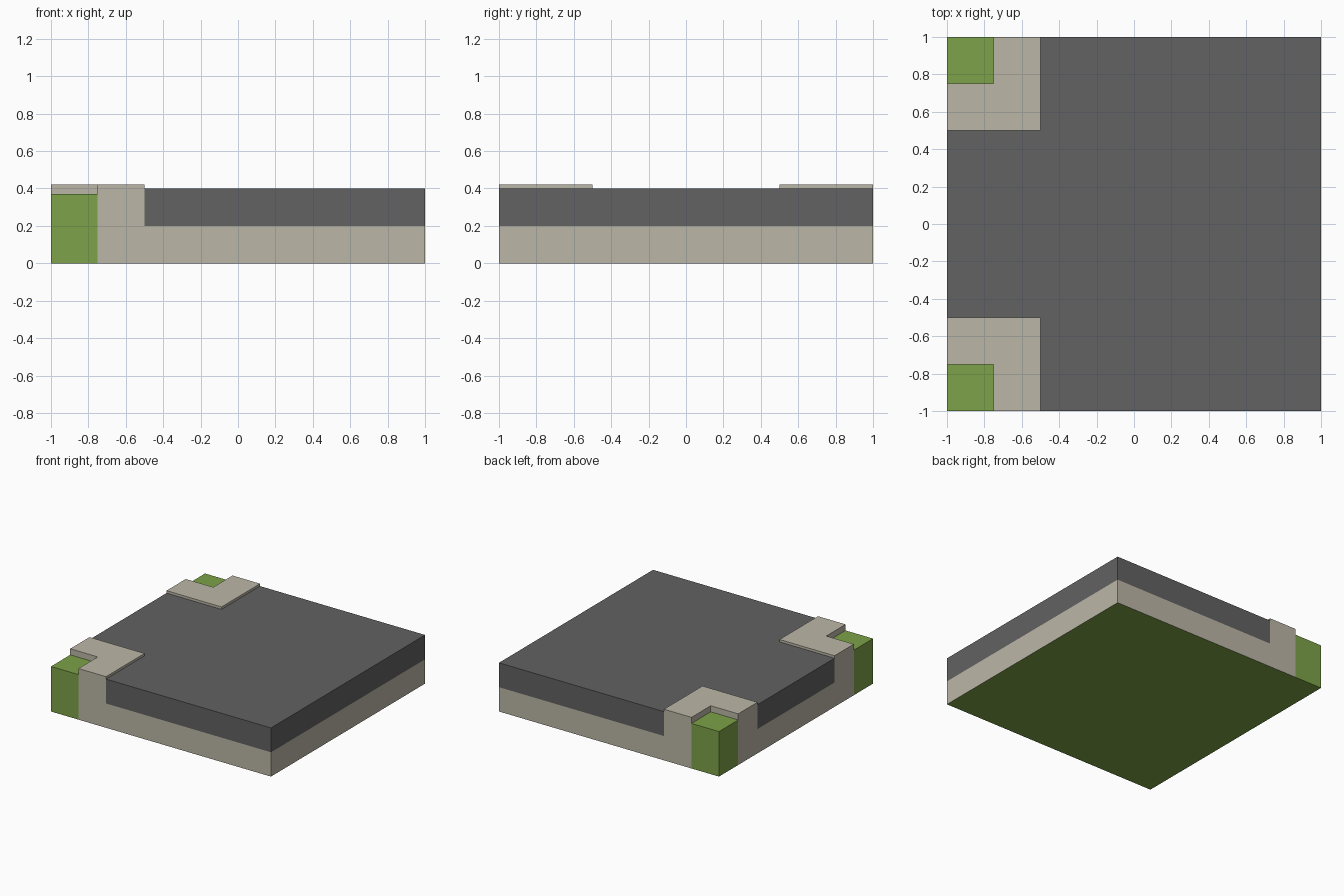
import bpy, bmesh

cube = bpy.data.objects.get("Cube")
if cube:
    bpy.data.objects.remove(cube, do_unlink=True)


def material(name, color):
    mat = bpy.data.materials.new(name)
    mat.use_nodes = True
    mat.diffuse_color = (*color, 1)
    bsdf = next(n for n in mat.node_tree.nodes if n.type == 'BSDF_PRINCIPLED')
    bsdf.inputs["Base Color"].default_value = (*color, 1)
    return mat


asphalt = material("asphalt_grey", (0.122, 0.122, 0.122))
stone = material("pavement_beige", (0.50, 0.47, 0.385))
grass = material("grass_green", (0.205, 0.361, 0.066))

HALF, KERB, LAWN = 1.0, -0.5, -0.75
BASE_TOP, ROAD_TOP, PAVE_TOP, LAWN_TOP = 0.2, 0.4, 0.42, 0.37


def extrude(name, outline, bottom, top, mat, under=None):
    """Flat-sided solid from an outline, with an optional underside material."""
    bm = bmesh.new()
    face = bm.faces.new([bm.verts.new((x, y, bottom)) for x, y in outline])
    out = bmesh.ops.extrude_face_region(bm, geom=[face], use_keep_orig=True)
    moved = [v for v in out["geom"] if isinstance(v, bmesh.types.BMVert)]
    bmesh.ops.translate(bm, verts=moved, vec=(0, 0, top - bottom))
    bmesh.ops.recalc_face_normals(bm, faces=bm.faces)
    mesh = bpy.data.meshes.new(name)
    mesh.materials.append(mat)
    if under:
        mesh.materials.append(under)
        for f in bm.faces:
            f.material_index = 1 if f.normal.z < -0.9 else 0
    bm.to_mesh(mesh)
    bm.free()
    obj = bpy.data.objects.new(name, mesh)
    bpy.context.collection.objects.link(obj)
    return obj


def notched_tile(cut):
    """Square tile with a square notch in each of the two -x corners."""
    return [(cut, -HALF), (HALF, -HALF), (HALF, HALF), (cut, HALF),
            (cut, -cut), (-HALF, -cut), (-HALF, cut), (cut, cut)]


# Foundation slab and road surface
extrude("foundation", notched_tile(LAWN), 0, BASE_TOP, stone, grass)
extrude("road", notched_tile(KERB), BASE_TOP, ROAD_TOP, asphalt)

# Mirrored street corners: L-shaped pavement wrapped around a lawn block
for side, s in (("front", 1), ("back", -1)):
    pavement = [(LAWN, -HALF), (KERB, -HALF), (KERB, KERB),
                (-HALF, KERB), (-HALF, LAWN), (LAWN, LAWN)]
    lawn = [(-HALF, -HALF), (LAWN, -HALF), (LAWN, LAWN), (-HALF, LAWN)]
    extrude(side + "_pavement", [(x, y * s) for x, y in pavement],
            BASE_TOP, PAVE_TOP, stone)
    extrude(side + "_lawn", [(x, y * s) for x, y in lawn], 0, LAWN_TOP, grass)
